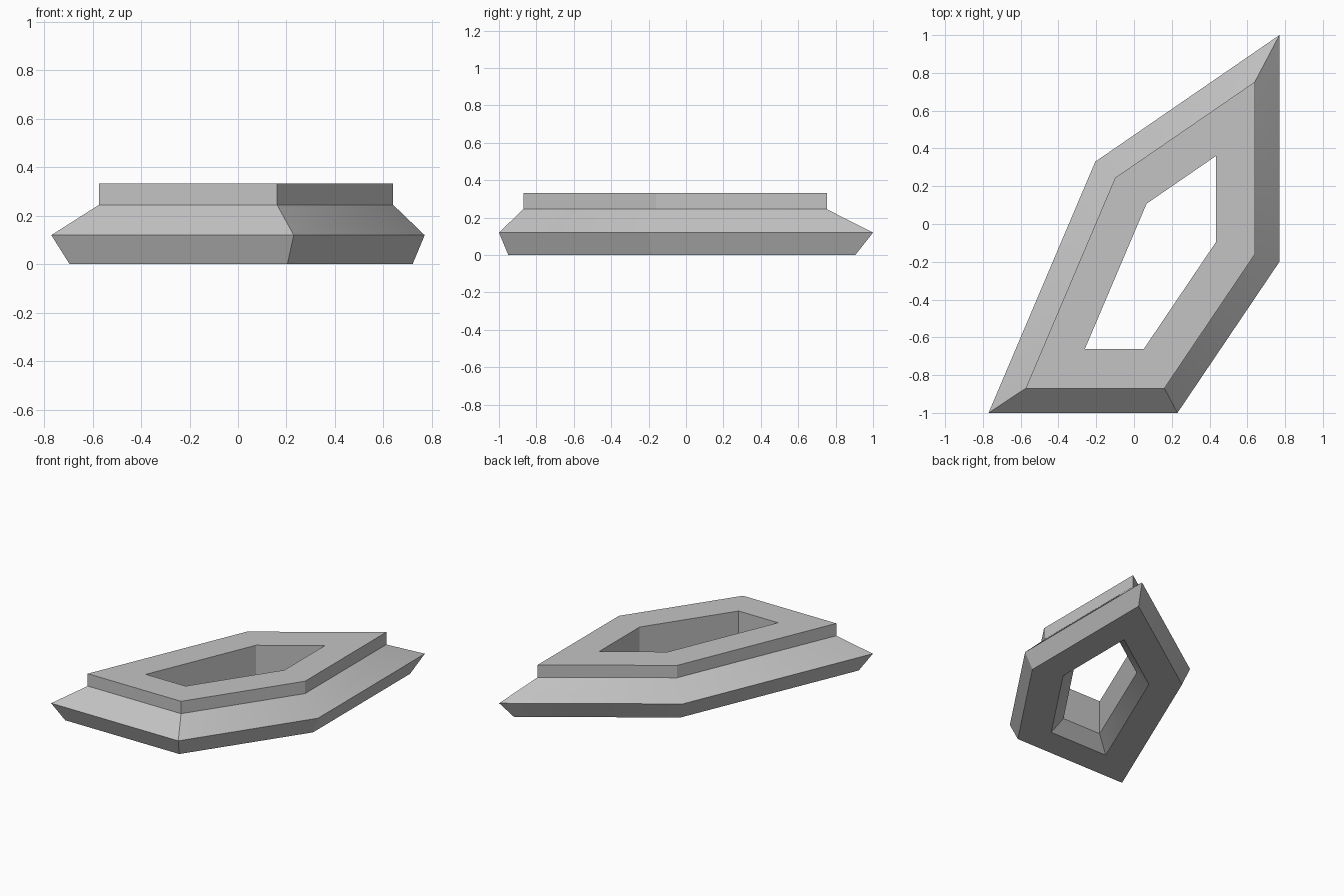
import bpy, bmesh, math
from mathutils import Vector

cube = bpy.data.objects.get("Cube")
if cube:
    bpy.data.objects.remove(cube, do_unlink=True)

# Five-sided outline, counter-clockwise from above
OUTLINE = [Vector(p) for p in
           ((-0.77, -1.0), (0.23, -1.0), (0.77, -0.2), (0.77, 1.0), (-0.205, 0.33))]
# Frame cross-section as (inward offset, height), a closed loop
SECTION = [(0.05, 0), (0, 0.12), (0.13, 0.245), (0.13, 0.333),
           (0.337, 0.333), (0.337, 0.086), (0.26, 0)]


def inset(outline, dist):
    """Move every side of the outline inward by dist, with mitred corners."""
    result = []
    for i, p in enumerate(outline):
        a = (p - outline[i - 1]).normalized()
        b = (outline[(i + 1) % len(outline)] - p).normalized()
        na, nb = Vector((-a.y, a.x)), Vector((-b.y, b.x))
        result.append(p + (na + nb) * dist / (1 + na.dot(nb)))
    return result


def sweep(name, outline, section, material):
    """Carry the section round the outline as a closed frame."""
    bm = bmesh.new()
    rings = [[bm.verts.new((p.x, p.y, z)) for p in inset(outline, d)]
             for d, z in section]
    n = len(outline)
    for k, low in enumerate(rings):
        high = rings[(k + 1) % len(rings)]
        for i in range(n):
            j = (i + 1) % n
            bm.faces.new((low[i], low[j], high[j], high[i]))
    bmesh.ops.recalc_face_normals(bm, faces=bm.faces)
    mesh = bpy.data.meshes.new(name)
    bm.to_mesh(mesh)
    bm.free()
    mesh.materials.append(material)
    obj = bpy.data.objects.new(name, mesh)
    bpy.context.collection.objects.link(obj)
    return obj


# Single plain grey
grey = bpy.data.materials.new("plain_grey")
grey.use_nodes = True
grey.diffuse_color = (0.55, 0.55, 0.55, 1)
grey.node_tree.nodes["Principled BSDF"].inputs["Base Color"].default_value = grey.diffuse_color

# Stepped frame with bevelled rim and open centre
frame = sweep("bevelled_frame", OUTLINE, SECTION, grey)
bpy.ops.object.select_all(action='DESELECT')
frame.select_set(True)
bpy.context.view_layer.objects.active = frame
bpy.ops.object.shade_smooth_by_angle(angle=math.radians(30))
